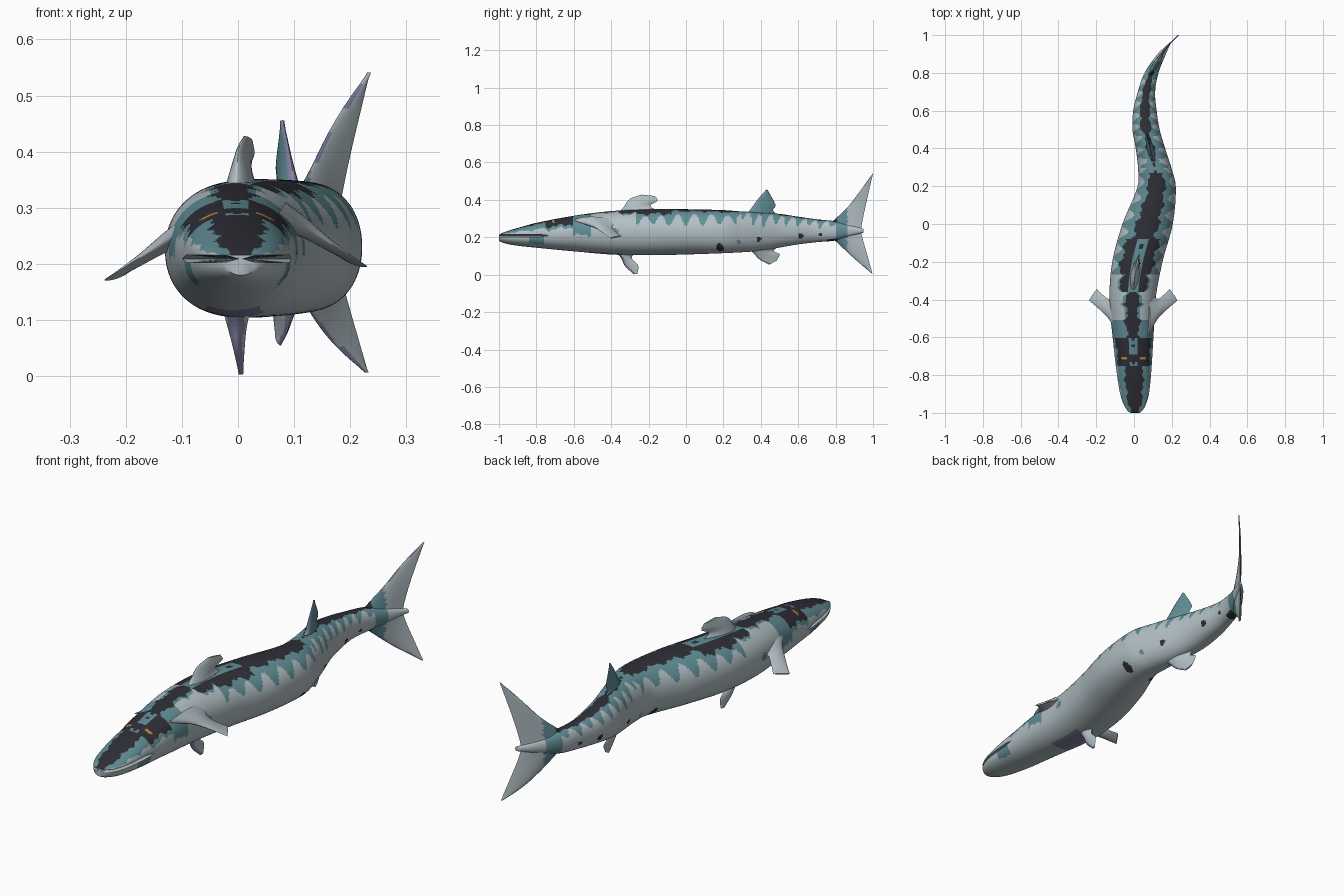
import bpy, bmesh, math
from mathutils import Vector

if "Cube" in bpy.data.objects:
    bpy.data.objects.remove(bpy.data.objects["Cube"])

# ---- colours -------------------------------------------------------------
def srgb(*c):
    return tuple(((v / 255 + .055) / 1.055) ** 2.4 for v in c) + (1,)

MATS = []
for name, col in [("pale silver", (178, 191, 196)), ("teal", (96, 141, 149)),
                  ("near black", (46, 46, 54)), ("purple grey", (134, 134, 170)),
                  ("gold", (190, 140, 60))]:
    m = bpy.data.materials.new(name)
    m.diffuse_color = srgb(*col)
    m.use_nodes = True
    m.node_tree.nodes["Principled BSDF"].inputs["Base Color"].default_value = m.diffuse_color
    MATS.append(m)
PALE, TEAL, BLACK, PURPLE, GOLD = range(5)

# ---- body stations: y, centre x, half width, top z, bottom z --------------
ST = [(-1.0, .005, .026, .212, .18), (-.985, .005, .042, .222, .173),
      (-.95, .004, .061, .235, .163), (-.9, .003, .076, .25, .155),
      (-.8, 0, .09, .277, .144), (-.6, -.005, .108, .315, .125),
      (-.4, -.008, .122, .34, .108), (-.2, .018, .133, .35, .104),
      (0, .072, .133, .35, .108), (.2, .12, .101, .345, .115),
      (.3, .109, .088, .338, .12), (.4, .087, .078, .333, .128),
      (.5, .064, .072, .325, .145), (.6, .058, .062, .31, .162),
      (.7, .066, .046, .296, .174), (.8, .093, .037, .285, .183),
      (.9, .147, .022, .26, .21), (.95, .185, .008, .245, .225),
      (1.0, .235, .002, .24, .23)]

def hermite(xs, vals, x):
    """Smooth interpolation of vals (vectors) over keys xs."""
    n = len(xs)
    i = 0
    while i < n - 2 and x > xs[i + 1]:
        i += 1
    slope = lambda k: (vals[min(k + 1, n - 1)] - vals[max(k - 1, 0)]) / (xs[min(k + 1, n - 1)] - xs[max(k - 1, 0)])
    h = xs[i + 1] - xs[i]
    t = (x - xs[i]) / h
    return (vals[i] * (2*t**3 - 3*t*t + 1) + slope(i) * h * (t**3 - 2*t*t + t)
            + vals[i + 1] * (3*t*t - 2*t**3) + slope(i + 1) * h * (t**3 - t*t))

KEYS = [s[0] for s in ST]
VALS = [Vector(s[1:]) for s in ST]

def station(y):
    return hermite(KEYS, VALS, y)

def loft(name, rings, colour):
    """Skin closed rings, cap both ends, colour every face by a rule."""
    bm = bmesh.new()
    rows = [[bm.verts.new(p) for p in r] for r in rings]
    for a, b in zip(rows, rows[1:]):
        for k in range(len(a)):
            j = (k + 1) % len(a)
            bm.faces.new((a[k], a[j], b[j], b[k]))
    bm.faces.new(rows[0][::-1])
    bm.faces.new(rows[-1])
    bmesh.ops.remove_doubles(bm, verts=bm.verts, dist=1e-5)
    bmesh.ops.recalc_face_normals(bm, faces=bm.faces)
    for f in bm.faces:
        f.smooth = True
        f.material_index = colour(f.calc_center_median())
    me = bpy.data.meshes.new(name)
    bm.to_mesh(me)
    bm.free()
    for m in MATS:
        me.materials.append(m)
    ob = bpy.data.objects.new(name, me)
    bpy.context.collection.objects.link(ob)
    bpy.context.view_layer.objects.active = ob
    ob.select_set(True)
    bpy.ops.object.shade_smooth_by_angle(angle=math.radians(50))
    ob.select_set(False)

# ---- body with a slit mouth ----------------------------------------------
MOUTH = -.73

def middle(y, zt, zb):
    return .209 if y < MOUTH else (zt + zb) / 2 + (.209 - .214) * max(0, 1 - (y - MOUTH) / .1)

def body_ring(y, n=48):
    cx, hw, zt, zb = station(y)
    zm = middle(y, zt, zb)
    gap = .0065 * min(1, max(0, (MOUTH - y) / .05))
    inner = 1 - .85 * min(1, max(0, (MOUTH - y) / .04))
    pts = []
    for sign, lip, edge in ((1, zm + gap, zt), (-1, zm - gap, zb)):
        for k in range(n + 1):
            a = math.pi * k / n
            c = math.cos(a)
            pts.append((cx + sign * hw * math.copysign(abs(c) ** .93, c), y,
                        lip + (edge - lip) * math.sin(a) ** .93))
        pts.append((cx - sign * hw * inner, y, zm))
    return pts

SPOTS = [(.18, .145, .02, BLACK), (.39, .19, .014, BLACK), (.61, .205, .014, BLACK),
         (.72, .215, .01, BLACK), (.28, .175, .011, TEAL), (-.38, .228, .018, TEAL),
         (-.71, .283, .008, GOLD), (-.71, .283, .024, BLACK)]

def body_colour(p):
    x, y, z = p
    cx, hw, zt, zb = station(y)
    zm = middle(y, zt, zb)
    h = (z - zm) / ((zt - zm) if z > zm else (zm - zb))
    th = math.atan2(abs(x - cx) / hw, h)          # 0 on the back, pi on the belly
    wob = .07 * math.sin(61 * y + 2) + .05 * math.sin(143 * y)
    for sy, sz, r, c in SPOTS:
        if math.hypot(y - sy, z - sz) < r * (1 + .2 * math.sin(90 * y + 70 * z)):
            return c
    # tail root
    if y > .865:
        return PALE
    if y > .805:
        return TEAL
    # back stripe
    if y < -.75: black, teal = .55, 1.1
    elif y < -.6: black, teal = (1.0 if th > .25 else 0), 1.2
    elif y < -.51: black, teal = .3, 1.65
    elif y < -.36: black, teal = .28, .4
    elif y < -.27: black, teal = (.55 if th > .2 else 0), .65
    elif y < -.08: black, teal = (.68 if th > .22 else 0), 1.0
    elif y < .27: black, teal = .45, .98
    elif y < .33: black, teal = 0, .5
    elif y < .5: black, teal = .22, .85
    else: black, teal = .4, .85
    if th < black + wob or (y > .755 and th > 2.5):
        return BLACK
    # scalloped bars down the flanks
    if y > -.27:
        f = 72 if y < .3 else 105
        teal += (.27 if y < .3 else .4) * math.sin(f * y + 1.5 * th)
    if th < teal + wob:
        return TEAL
    # jaw and belly patches
    if -.84 < y < -.76 and .165 + wob * .05 < z < .203:
        return TEAL
    if -.52 < y < -.34 and th > 2.75:
        return PURPLE
    return PALE

N = 290
loft("body", [body_ring(-1 + 1.95 * i / N) for i in range(N + 1)], body_colour)

# ---- fins ------------------------------------------------------------------
def fin(name, lead, trail, thick, normal, colour, on_spine=True, ns=24, nv=16):
    """Lens-section fin between a leading and a trailing edge, root to tip."""
    to3 = lambda p: Vector((0,) + p if on_spine else p)
    L, T = [to3(p) for p in lead], [to3(p) for p in trail]
    keys = [i / (len(L) - 1) for i in range(len(L))]
    normal = Vector(normal)
    rings = []
    for i in range(ns + 1):
        s = i / ns
        a, b = hermite(keys, L, s), hermite(keys, T, s)
        ring = []
        for k in range(2 * nv):
            v = (1 - math.cos(math.pi * k / nv)) / 2
            side = 1 if k < nv else -1
            w = thick * ((1 - s) ** 1.4 * .85 + .15) * abs(math.sin(math.pi * v ** .75)) ** .8
            p = a.lerp(b, v) + normal * (side * w)
            if on_spine:
                p.x += station(p.y)[0]
            ring.append(p)
        rings.append(ring)

    def rule(c):
        # nearest leading-edge distance marks the tinted front rim
        d = min((Vector((0, c.y, c.z)) - Vector((0, q.y, q.z))).length
                for q in (hermite(keys, L, j / 30) for j in range(31)))
        return colour(c, d)
    loft(name, rings, rule)

X = (1, 0, 0)
rim = lambda base, w: (lambda c, d: PURPLE if d < w else base)

fin("front_dorsal_fin", [(-.37, .32), (-.335, .36), (-.30, .405), (-.235, .428)],
    [(-.10, .32), (-.19, .365), (-.152, .395), (-.165, .42)], .03, X, lambda c, d: PALE)
fin("rear_dorsal_fin", [(.31, .31), (.345, .35), (.385, .405), (.43, .456)],
    [(.50, .31), (.465, .345), (.478, .375), (.437, .452)], .024, X, rim(TEAL, .007))
fin("anal_fin", [(.32, .15), (.36, .115), (.395, .08), (.445, .054)],
    [(.49, .15), (.47, .125), (.50, .11), (.485, .075)], .024, X, rim(PALE, .008))
fin("pelvic_fin", [(-.38, .13), (-.348, .09), (-.325, .045), (-.28, .003)],
    [(-.26, .13), (-.29, .09), (-.256, .05), (-.26, .004)], .028, X, rim(PALE, .01))

def tail_colour(c, d):
    if c.y < .808:
        return BLACK
    if c.y < .862:
        return TEAL
    return PURPLE if d < .006 else PALE

fin("upper_tail_lobe", [(.74, .25), (.80, .30), (.88, .38), (.998, .541)],
    [(.935, .232), (.942, .28), (.963, .38), (1.0, .541)], .022, X, tail_colour)
fin("lower_tail_lobe", [(.75, .22), (.81, .17), (.89, .095), (.993, .006)],
    [(.935, .238), (.945, .19), (.968, .11), (.997, .006)], .022, X, tail_colour)

# paired fins, the right one set slightly higher
for side, label, dz in ((-1, "left", 0), (1, "right", .024)):
    place = lambda pts: [(side * (x - (.008 if side > 0 else 0)), y, z + dz) for x, y, z in pts]
    fin(label + "_pectoral_fin",
        place([(.08, -.60, .265), (.128, -.51, .24), (.18, -.455, .208), (.238, -.405, .171)]),
        place([(.08, -.34, .262), (.128, -.395, .235), (.165, -.375, .205), (.197, -.344, .183)]),
        .026, (side * .5, 0, .86), lambda c, d: PALE, on_spine=False)
